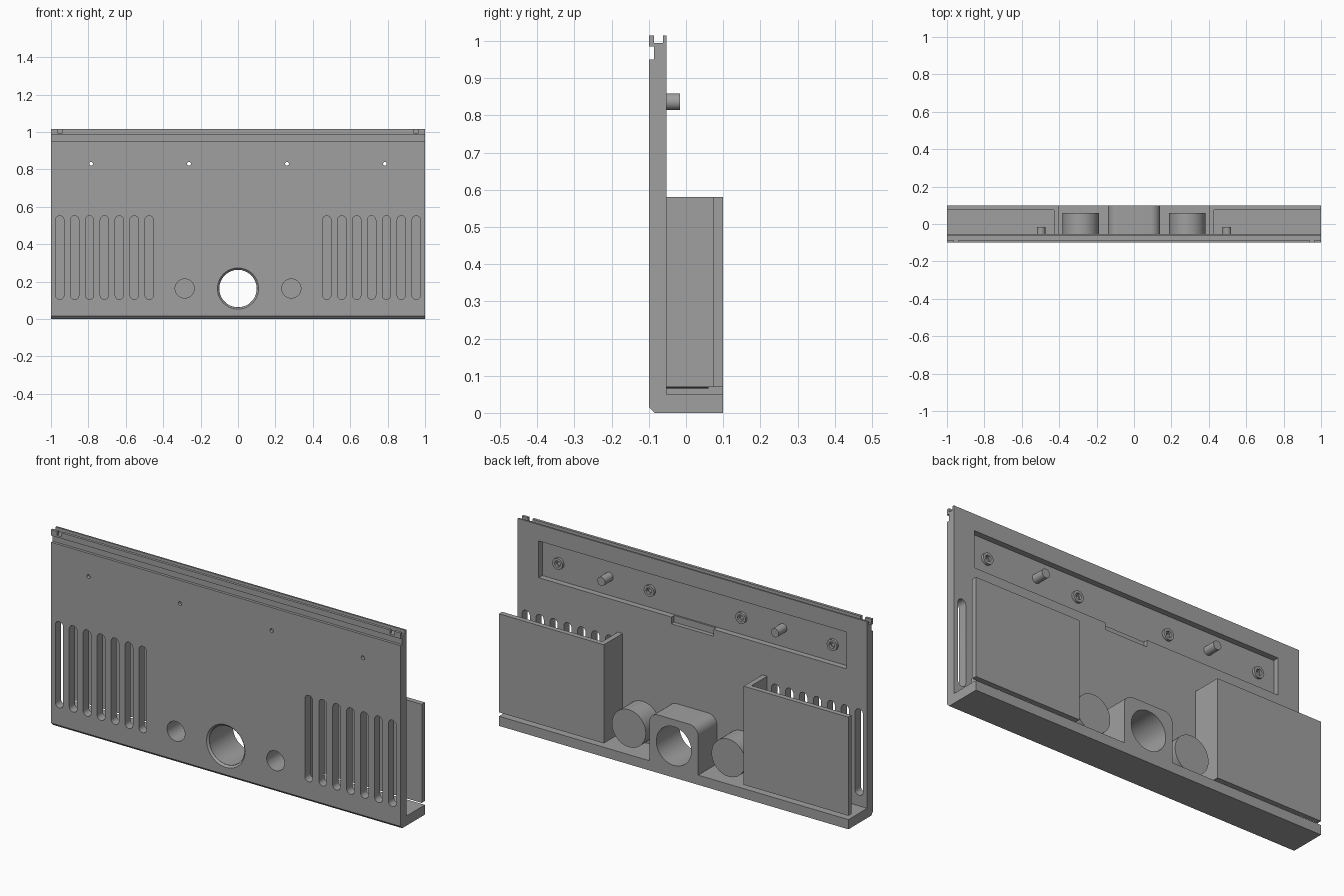
import bpy, bmesh
from math import cos, sin, pi, radians
from mathutils import Vector

old = bpy.data.objects.get("Cube")
if old:
    bpy.data.objects.remove(old, do_unlink=True)

grey = bpy.data.materials.new("mid grey")
grey.use_nodes = True
GREY = (0.35, 0.35, 0.35, 1)
grey.diffuse_color = GREY
grey.node_tree.nodes["Principled BSDF"].inputs["Base Color"].default_value = GREY

FRONT, BACK, REAR = -0.1, -0.053, 0.1   # panel front, panel back, rear of base
FLOOR = -0.083                          # bottom of the rear recess
HOLE_Z, PIN_Z = 0.163, 0.835


def prism(name, points, lo, hi, axis="y"):
    """Extrude a 2D outline along y (points are x, z) or x (points are y, z)."""
    bm = bmesh.new()
    place = (lambda a, b, t: (a, t, b)) if axis == "y" else (lambda a, b, t: (t, a, b))
    face = bm.faces.new([bm.verts.new(place(a, b, lo)) for a, b in points])
    ext = bmesh.ops.extrude_face_region(bm, geom=[face])
    verts = [g for g in ext["geom"] if isinstance(g, bmesh.types.BMVert)]
    bmesh.ops.translate(bm, verts=verts, vec=Vector(place(0, 0, hi - lo)))
    bmesh.ops.recalc_face_normals(bm, faces=bm.faces)
    mesh = bpy.data.meshes.new(name)
    bm.to_mesh(mesh)
    bm.free()
    mesh.materials.append(grey)
    obj = bpy.data.objects.new(name, mesh)
    bpy.context.collection.objects.link(obj)
    return obj


def rect(x0, x1, z0, z1):
    return [(x0, z0), (x1, z0), (x1, z1), (x0, z1)]


def arc(x, z, r, start=0, end=360, n=12):
    return [(x + r * cos(radians(start + (end - start) * i / n)),
             z + r * sin(radians(start + (end - start) * i / n))) for i in range(n + 1)]


def circle(x, z, r, n=48):
    return arc(x, z, r, n=n)[:-1]


def slot(x, r, z0, z1):
    return arc(x, z1 - r, r, 0, 180) + arc(x, z0 + r, r, 180, 360)


def cut(obj, cutters):
    bpy.context.view_layer.objects.active = obj
    for c in cutters:
        mod = obj.modifiers.new("cut", "BOOLEAN")
        mod.operation, mod.solver, mod.object = "DIFFERENCE", "EXACT", c
        bpy.ops.object.modifier_apply(modifier=mod.name)
        bpy.data.objects.remove(c, do_unlink=True)


def smooth(obj):
    bpy.ops.object.select_all(action="DESELECT")
    obj.select_set(True)
    bpy.context.view_layer.objects.active = obj
    bpy.ops.object.shade_smooth_by_angle(angle=radians(30))


# Front panel with base ledge, grooved top edge and chamfered toe
profile = [(FRONT, 0.015), (-0.085, 0), (REAR, 0), (REAR, 0.05), (BACK, 0.05),
           (BACK, 1.015), (-0.062, 1.015), (-0.062, 0.995), (-0.086, 0.995),
           (-0.086, 1.015), (FRONT, 1.015), (FRONT, 0.985), (-0.086, 0.985),
           (-0.086, 0.95), (FRONT, 0.95)]
panel = prism("front_panel", profile, -1, 1, "x")

OUT = FRONT - 0.05
cutters = [prism("recess_cutter", rect(-0.88, 0.88, 0.74, 0.93), FLOOR, 0),
           prism("notch_cutter", rect(-0.12, 0.12, 0.705, 0.75), -0.075, 0),
           prism("port_cutter", circle(0, HOLE_Z, 0.1), OUT, 0)]
for s in (-1, 1):
    # ventilation slots
    for i in range(7):
        cutters.append(prism("vent_cutter", slot(s * (0.475 + 0.0797 * i), 0.0225, 0.105, 0.552), OUT, 0))
    # control holes, screw holes and top edge notches
    cutters.append(prism("control_cutter", circle(s * 0.285, HOLE_Z, 0.051), OUT, 0))
    for x in (0.262, 0.785):
        cutters.append(prism("screw_cutter", circle(s * x, 0.83, 0.01, 16), OUT, 0))
    cutters.append(prism("edge_cutter", rect(s * 0.952 - 0.0125, s * 0.952 + 0.0125, 0.995, 1.1), OUT, -0.08))
# Bevelled rim of the central port
rim = prism("rim_cutter", circle(0, HOLE_Z, 0.112), FRONT - 0.002, FRONT + 0.01)
for v in rim.data.vertices:
    if v.co.y > FRONT:
        v.co.x *= 0.09 / 0.1
        v.co.z = HOLE_Z + (v.co.z - HOLE_Z) * 0.9
cutters.append(rim)
cut(panel, cutters)
smooth(panel)

# Central port housing with rounded shoulders
housing = prism("port_housing", [(-0.14, 0.05), (0.14, 0.05)] + arc(0.09, 0.25, 0.05, 0, 90)
                + arc(-0.09, 0.25, 0.05, 90, 180), BACK, REAR)
cut(housing, [prism("bore_cutter", circle(0, HOLE_Z, 0.1), -0.2, 0.2)])
smooth(housing)

for s, side in ((-1, "right"), (1, "left")):
    # Blind control cup
    cup = prism(side + "_control_cup", circle(s * 0.285, HOLE_Z, 0.097), BACK, 0.06)
    cut(cup, [prism("cup_cutter", circle(s * 0.285, HOLE_Z, 0.051), -0.2, 0.045)])
    smooth(cup)

    # L-shaped rear shield, raised slightly above the ledge
    prism(side + "_shield_plate", rect(*sorted((s * 0.4, s)), 0.07, 0.58), 0.074, REAR)
    prism(side + "_shield_wall", rect(*sorted((s * 0.4, s * 0.427)), 0.07, 0.58), BACK, 0.074)

    # Peg and screw bosses in the recess
    smooth(prism(side + "_peg", circle(s * 0.497, PIN_Z + 0.002, 0.0225, 32), FLOOR, -0.016))
    for x, where in ((0.262, "inner"), (0.785, "outer")):
        boss = prism(side + "_" + where + "_screw_boss", circle(s * x, 0.83, 0.029, 32), FLOOR, -0.07)
        cut(boss, [prism("boss_cutter", circle(s * x, 0.83, 0.016, 24), -0.2, 0)])
        smooth(boss)
